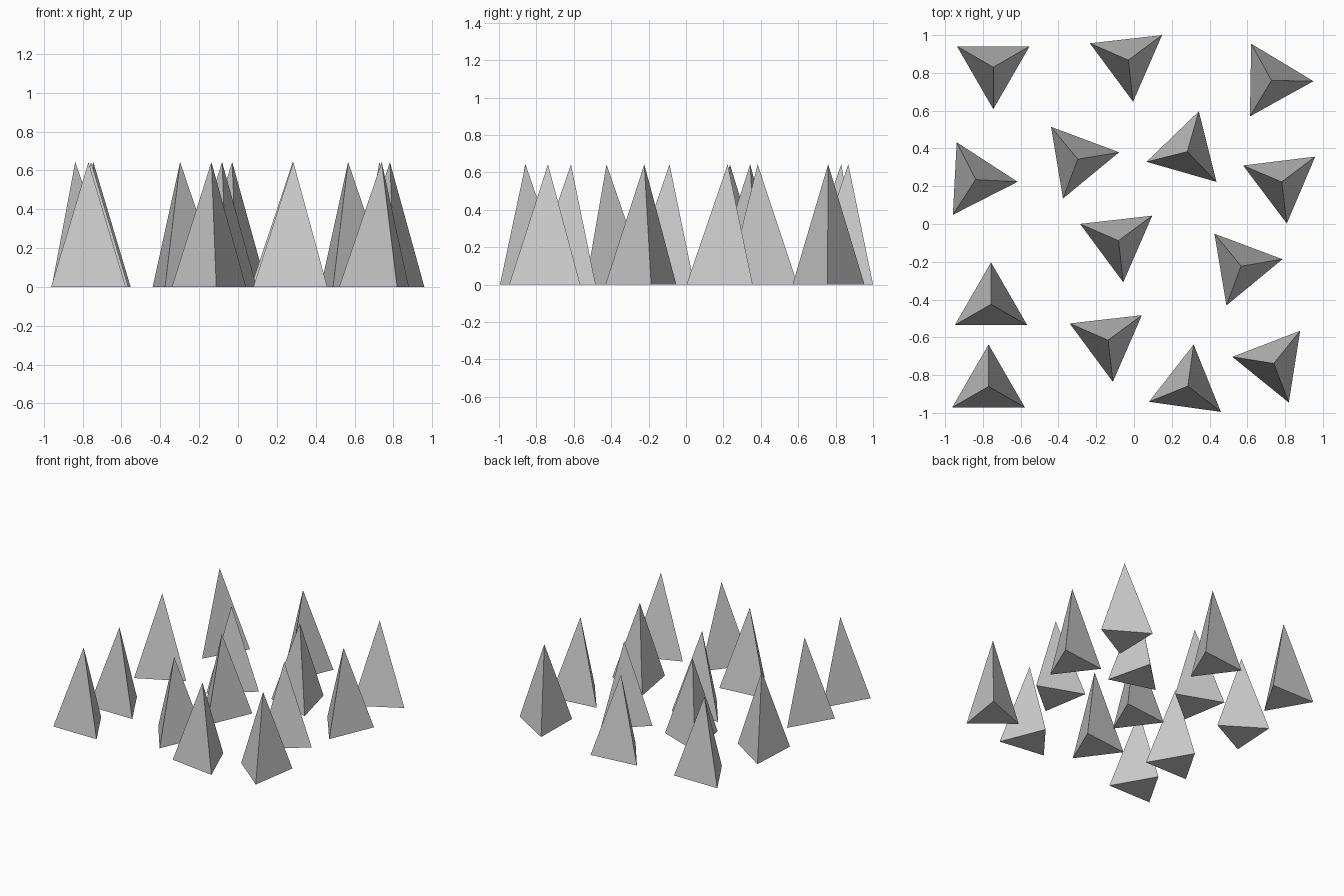
import bpy
from math import radians

cube = bpy.data.objects.get("Cube")
if cube:
    bpy.data.objects.remove(cube, do_unlink=True)

RADIUS = 0.222
HEIGHT = 0.643

# One plain grey for every spike
grey = bpy.data.materials.new("light_grey")
grey.use_nodes = True
colour = (0.6, 0.6, 0.6, 1)
grey.diffuse_color = colour
grey.node_tree.nodes["Principled BSDF"].inputs["Base Color"].default_value = colour


def add_spike(number, x, y, heading):
    """Three-sided pyramid on the ground, one base corner pointing along heading."""
    bpy.ops.mesh.primitive_cone_add(
        vertices=3, radius1=RADIUS, radius2=0, depth=HEIGHT,
        location=(x, y, HEIGHT / 2))
    spike = bpy.context.object
    spike.name = f"spike_{number}"
    # The cone's first corner lies on +y
    spike.rotation_euler.z = radians(heading - 90)
    spike.data.materials.append(grey)


# Scattered spikes: x, y, heading in degrees
spikes = [
    # back row
    (-0.745, 0.83, -90), (-0.03, 0.868, -83.5), (0.728, 0.76, -1),
    # middle rows
    (-0.838, 0.235, -3), (-0.298, 0.343, 9.5), (0.282, 0.383, 74),
    (0.782, 0.223, -83), (-0.082, -0.088, -83.5), (0.567, -0.223, 9.5),
    # front rows
    (-0.757, -0.425, 90), (-0.137, -0.615, -83.5), (-0.77, -0.86, 90),
    (0.285, -0.858, 82), (0.74, -0.738, 51),
]
for number, (x, y, heading) in enumerate(spikes, 1):
    add_spike(number, x, y, heading)
